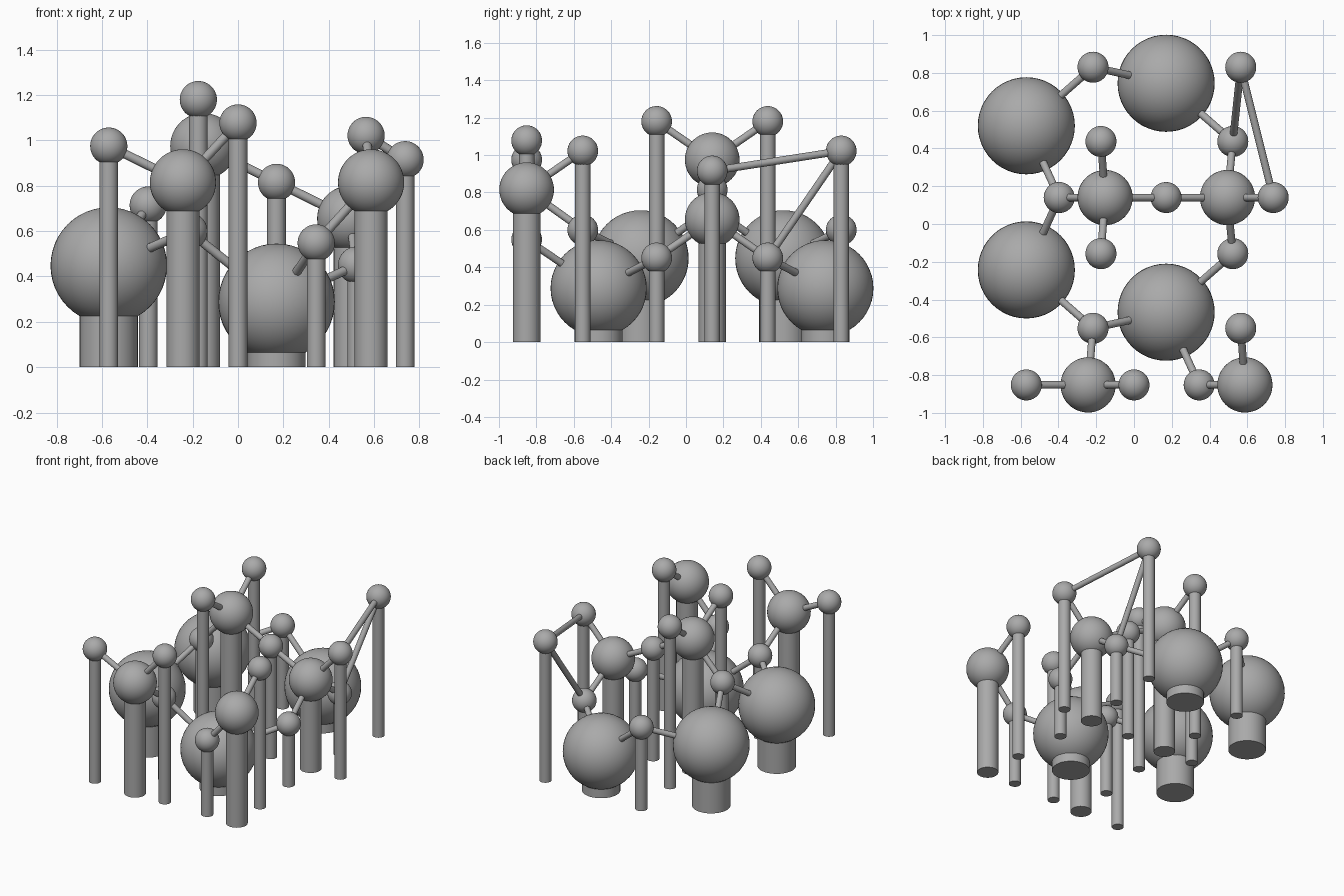
import bpy
from math import radians
from mathutils import Vector

cube = bpy.data.objects.get("Cube")
if cube:
    bpy.data.objects.remove(cube, do_unlink=True)

# Single flat grey
grey = bpy.data.materials.new("mid grey")
grey.use_nodes = True
colour = (0.4, 0.4, 0.4, 1)
grey.diffuse_color = colour
grey.node_tree.nodes["Principled BSDF"].inputs["Base Color"].default_value = colour

RADIUS = {"large": 0.257, "medium": 0.146, "small": 0.082}
LINK_RADIUS = 0.02

# Ball name: size and centre
BALLS = {
    "back_left_globe": ("large", (0.17, 0.745, 0.288)),
    "back_right_globe": ("large", (-0.57, 0.52, 0.448)),
    "front_right_globe": ("large", (-0.57, -0.243, 0.448)),
    "front_left_globe": ("large", (0.17, -0.467, 0.288)),
    "right_hub": ("medium", (-0.153, 0.14, 0.975)),
    "left_hub": ("medium", (0.495, 0.14, 0.655)),
    "front_right_hub": ("medium", (-0.243, -0.852, 0.815)),
    "front_left_hub": ("medium", (0.587, -0.852, 0.815)),
    "back_joint": ("small", (-0.217, 0.83, 0.60)),
    "back_left_tip": ("small", (0.565, 0.83, 1.022)),
    "upper_back_tip": ("small", (-0.175, 0.437, 1.18)),
    "left_back_joint": ("small", (0.523, 0.437, 0.45)),
    "right_joint": ("small", (-0.396, 0.14, 0.715)),
    "middle_joint": ("small", (0.17, 0.14, 0.815)),
    "left_tip": ("small", (0.737, 0.14, 0.915)),
    "upper_front_tip": ("small", (-0.175, -0.157, 1.18)),
    "left_front_joint": ("small", (0.523, -0.157, 0.45)),
    "front_joint": ("small", (-0.217, -0.552, 0.60)),
    "front_left_tip": ("small", (0.565, -0.552, 1.022)),
    "front_outer_tip": ("small", (-0.57, -0.852, 0.975)),
    "front_inner_tip": ("small", (0.0, -0.852, 1.077)),
    "front_left_joint": ("small", (0.345, -0.852, 0.548)),
}

# Chains of balls joined by rods
CHAINS = [
    # main ring
    "right_joint back_right_globe back_joint back_left_globe left_back_joint "
    "left_hub left_front_joint front_left_globe front_joint front_right_globe right_joint",
    # bridge across the ring, then the triangle at the back left
    "right_joint right_hub middle_joint left_hub left_tip back_left_tip left_back_joint",
    "upper_back_tip right_hub upper_front_tip",
    # front branches
    "front_joint front_right_hub front_outer_tip",
    "front_right_hub front_inner_tip",
    "front_left_globe front_left_joint front_left_hub front_left_tip",
]


def finish(name):
    obj = bpy.context.object
    obj.name = name
    obj.data.materials.append(grey)
    bpy.ops.object.shade_smooth_by_angle(angle=radians(40))


def rod(name, start, end, radius):
    start, end = Vector(start), Vector(end)
    axis = end - start
    bpy.ops.mesh.primitive_cylinder_add(
        vertices=32, radius=radius, depth=axis.length, location=(start + end) / 2,
        rotation=axis.to_track_quat("Z", "Y").to_euler())
    finish(name)


# Balls, each on a post half its width
for name, (size, centre) in BALLS.items():
    radius = RADIUS[size]
    bpy.ops.mesh.primitive_uv_sphere_add(
        segments=48, ring_count=24, radius=radius, location=centre)
    finish(name)
    rod(name + "_post", (centre[0], centre[1], 0), centre, radius / 2)

# Connecting rods
for chain in CHAINS:
    names = chain.split()
    for first, second in zip(names, names[1:]):
        rod(f"rod_{first}_to_{second}", BALLS[first][1], BALLS[second][1], LINK_RADIUS)
